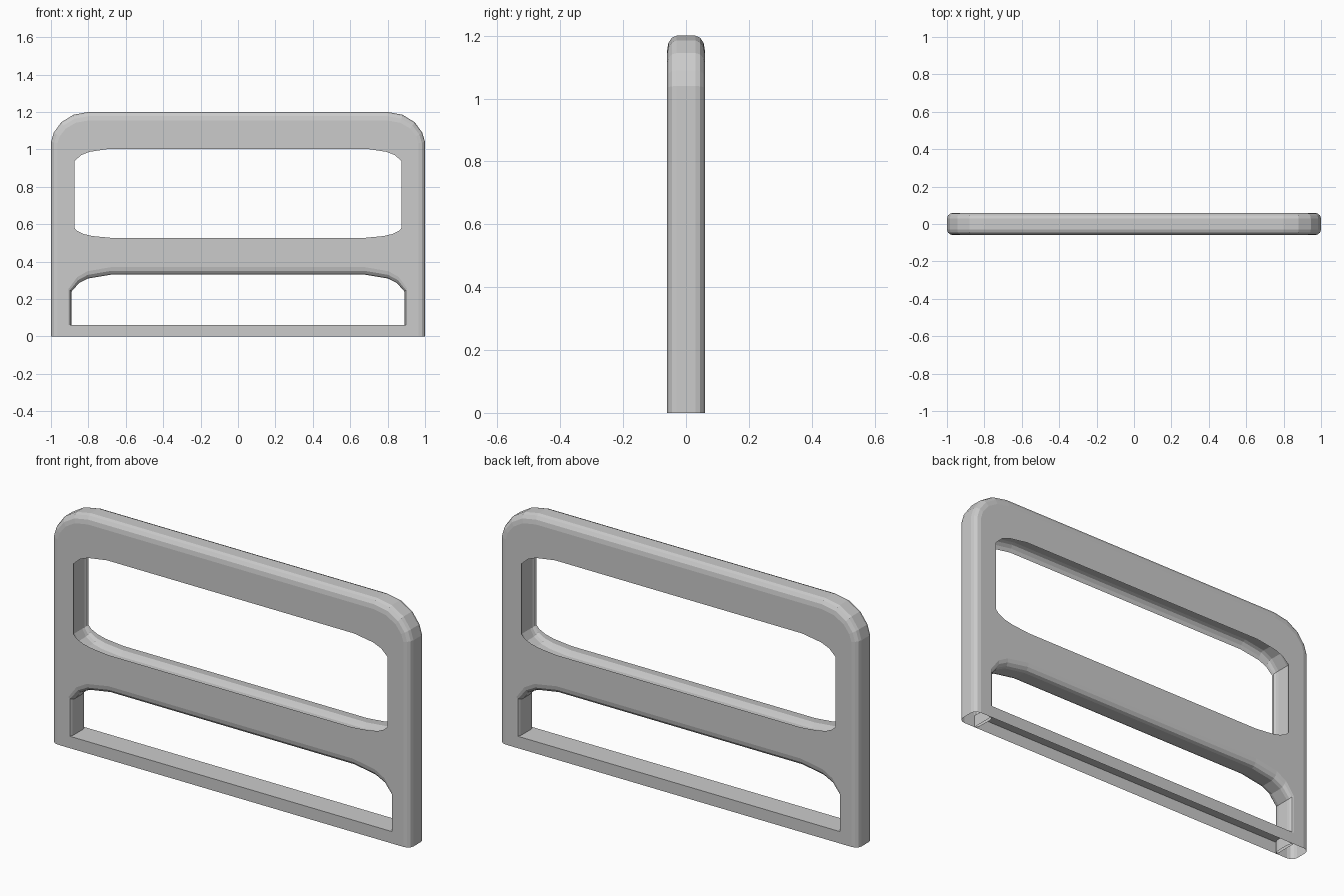
import bpy, bmesh
from mathutils import Vector
from math import sin, cos, pi

if "Cube" in bpy.data.objects:
    bpy.data.objects.remove(bpy.data.objects["Cube"], do_unlink=True)

HALF = 0.06      # half the depth of the frame
ROUND = 0.03     # depth taken by the rounded edge
STEPS = 3

grey = bpy.data.materials.new("light grey")
grey.use_nodes = True
colour = (0.6, 0.6, 0.6, 1)
grey.diffuse_color = colour
grey.node_tree.nodes["Principled BSDF"].inputs["Base Color"].default_value = colour


def add_object(name, bm):
    bmesh.ops.recalc_face_normals(bm, faces=bm.faces)
    mesh = bpy.data.meshes.new(name)
    bm.to_mesh(mesh)
    bm.free()
    mesh.materials.append(grey)
    obj = bpy.data.objects.new(name, mesh)
    bpy.context.collection.objects.link(obj)
    return obj


def mirrored(half):
    """Left half of an outline plus its mirror image."""
    return half + [(-x, z) for x, z in reversed(half)]


def inset(points, closed, amount_x, amount_z, t):
    """Move each point along its corner normal into the material."""
    pts = [Vector(p) for p in points]
    n, out = len(pts), []
    for i, p in enumerate(pts):
        normals = []
        for a, b in ((i - 1, i), (i, i + 1)):
            if closed or (a >= 0 and b < n):
                d = (pts[b % n] - pts[a % n]).normalized()
                normals.append(Vector((d.y, -d.x)))
        m = sum(normals, Vector((0, 0)))
        m /= m.length * m.normalized().dot(normals[0])
        out.append((p.x + m.x * amount_x * t, p.y + m.y * amount_z * t))
    return out


def rounded_wall(bm, points, closed, amount_x, amount_z):
    """Skin a rounded rim through the depth; return its front and back rings."""
    section = []
    for k in range(STEPS + 1):
        a = k / STEPS * pi / 2
        section.append((1 - sin(a), HALF - ROUND + ROUND * cos(a)))
    section += [(t, -y) for t, y in reversed(section)]
    rings = [[bm.verts.new((x, y, z)) for x, z in
              inset(points, closed, amount_x, amount_z, t)] for t, y in section]
    n = len(points)
    for r, s in zip(rings, rings[1:]):
        for i in range(n if closed else n - 1):
            j = (i + 1) % n
            bm.faces.new((r[i], r[j], s[j], s[i]))
    return rings[0], rings[-1]


# Outlines, each followed with the material on its right-hand side
outer = mirrored([(-1, 0), (-1, 1.04), (-0.985, 1.09), (-0.945, 1.145),
                  (-0.88, 1.185), (-0.8, 1.2)])
window = mirrored([(-0.68, 0.487), (-0.78, 0.497), (-0.83, 0.51), (-0.87, 0.535),
                   (-0.89, 0.57), (-0.89, 0.95), (-0.85, 1), (-0.8, 1.025),
                   (-0.69, 1.043)])[::-1]
opening = mirrored([(-0.89, 0), (-0.89, 0.24), (-0.85, 0.285), (-0.8, 0.31),
                    (-0.68, 0.33)])[::-1]

# Frame with two legs, top rail and middle rail; the leg ends are open
bm = bmesh.new()
outer_rims = rounded_wall(bm, outer, False, 0.035, 0.045)
window_rims = rounded_wall(bm, window, True, -0.015, -0.04)
opening_rims = rounded_wall(bm, opening, False, 0.015, 0.04)
# The window outline runs the other way from the opening, so fill both flat sides
for o, w, p in zip(outer_rims, window_rims, opening_rims):
    edges = [bm.edges.get((a, b)) for ring in (o, p) for a, b in zip(ring, ring[1:])]
    edges += [bm.edges.get((a, b)) for a, b in zip(w, w[1:] + w[:1])]
    edges += [bm.edges.new((o[0], p[-1])), bm.edges.new((o[-1], p[0]))]
    bmesh.ops.triangle_fill(bm, edges=edges, use_beauty=True, use_dissolve=False)
add_object("frame", bm)

# Bottom rail, a channel open underneath
bm = bmesh.new()
bmesh.ops.create_cube(bm, size=1)
for v in bm.verts:
    v.co = (v.co.x * 1.81, v.co.y * 2 * HALF, 0.03 + v.co.z * 0.06)
under = [f for f in bm.faces if f.normal.z < -0.5]
bmesh.ops.delete(bm, geom=under, context='FACES')
add_object("bottom_rail", bm)
